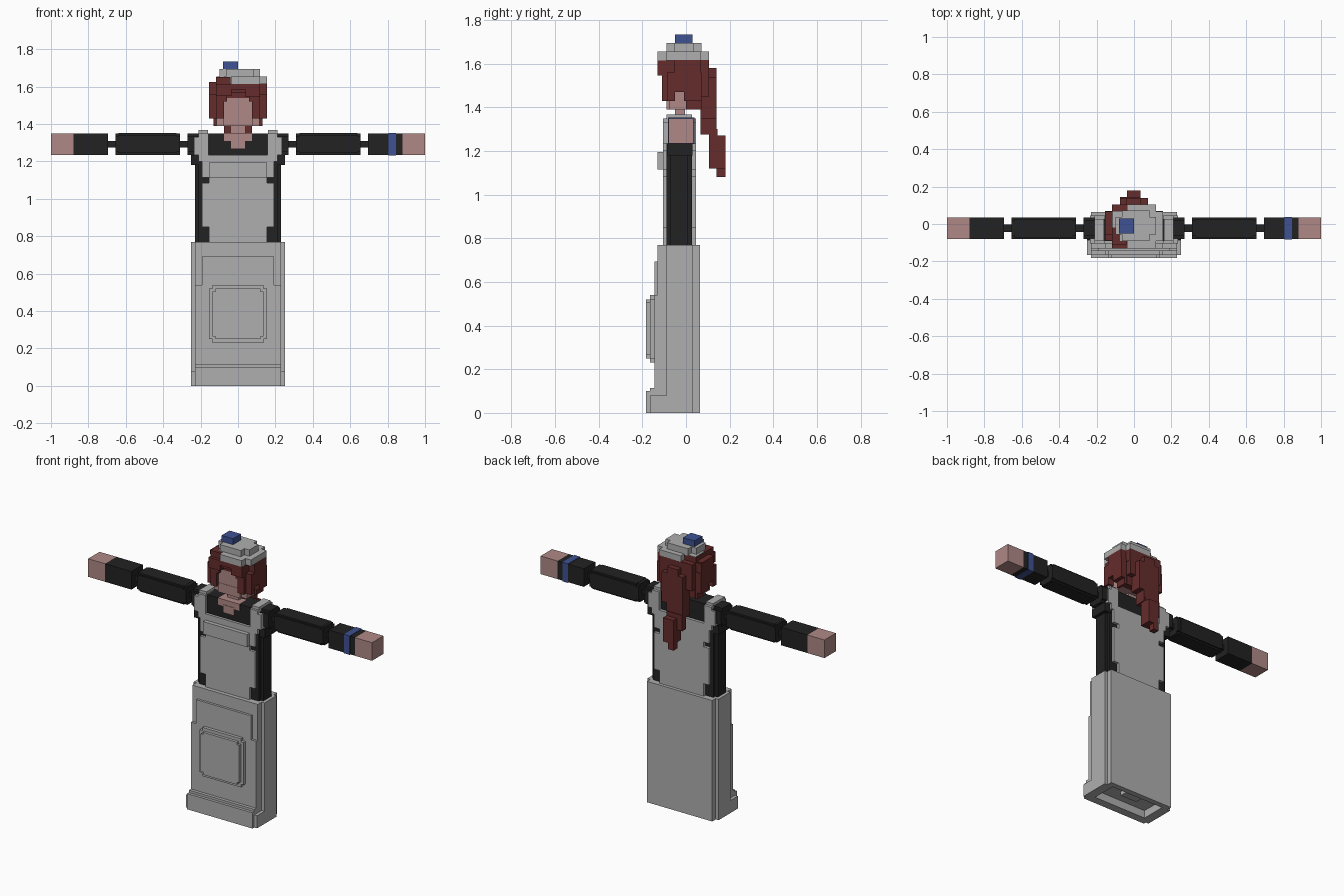
import bpy, bmesh


def material(name, rgb):
    m = bpy.data.materials.new(name)
    m.diffuse_color = (*rgb, 1)
    return m


GREY = material("grey cloth", (0.43, 0.43, 0.43))
BLACK = material("black cloth", (0.016, 0.016, 0.016))
SKIN = material("skin", (0.43, 0.25, 0.24))
RED = material("red hair", (0.13, 0.025, 0.025))
BLUE = material("blue trim", (0.05, 0.085, 0.29))


def part(name, mat, boxes):
    """One object made of boxes given as (x0, x1, y0, y1, z0, z1)."""
    bm = bmesh.new()
    for x0, x1, y0, y1, z0, z1 in boxes:
        for v in bmesh.ops.create_cube(bm, size=1)["verts"]:
            v.co.x = (x0 + x1) / 2 + v.co.x * (x1 - x0)
            v.co.y = (y0 + y1) / 2 + v.co.y * (y1 - y0)
            v.co.z = (z0 + z1) / 2 + v.co.z * (z1 - z0)
    mesh = bpy.data.meshes.new(name)
    bm.to_mesh(mesh)
    bm.free()
    mesh.materials.append(mat)
    ob = bpy.data.objects.new(name, mesh)
    bpy.context.collection.objects.link(ob)
    return ob


def notched(box, axis, n):
    """Two crossing boxes whose edges along the axis are stepped in by n."""
    out = []
    for k in (k for k in range(3) if k != axis):
        b = list(box)
        b[2 * k] += n
        b[2 * k + 1] -= n
        out.append(tuple(b))
    return out


def both(boxes):
    """Boxes plus their mirror images across x."""
    return boxes + [(-b[1], -b[0], *b[2:]) for b in boxes]


# Skirt: stepped block with a hollow underside
part("skirt", GREY, [
    (-.25, .25, -.09, .03, .05, .77),
    (-.23, .23, -.13, .065, .05, .77),
    (-.23, .23, -.145, -.12, .05, .54),
    (-.193, .193, -.145, -.12, .54, .693)])
part("skirt_hem", GREY, [
    (-.25, .25, -.165, -.09, .05, .08),
    (-.23, .23, -.183, -.09, .05, .10),
    (-.23, .23, -.165, -.09, .05, .115),
    (-.25, .25, -.165, -.13, 0, .05),
    (-.23, .23, -.183, -.13, 0, .05),
    (-.23, .23, .03, .065, 0, .05),
    (-.06, .06, -.05, 0, .025, .05)] + both([(.19, .25, -.13, .03, 0, .05)]))
part("apron_pocket", GREY,
     notched((-.155, .155, -.165, -.14, .23, .54), 1, .02)
     + notched((-.135, .135, -.183, -.14, .25, .52), 1, .015))

# Torso: black shirt under a grey dress
part("shirt", BLACK,
     notched((-.23, .23, -.09, .027, .75, 1.235), 2, .018)
     + [(-.19, .19, -.088, .027, 1.2, 1.35)]
     + both([(.16, .25, -.085, .03, 1.18, 1.235)]))
part("dress_panels", GREY, [
    b for y0, y1 in ((-.105, -.085), (.02, .045)) for b in (
        (-.155, .155, y0, y1, .77, 1.235),
        (-.193, .193, y0, y1, .85, 1.085),
        (-.193, .193, y0, y1, 1.115, 1.235))])
part("bib", GREY, [(-.155, .155, -.13, -.1, 1.115, 1.195)])
part("shoulder_straps", GREY, both(
    [(.157, .21, -.105, .045, 1.2, 1.35),
     (.157, .235, -.105, .045, 1.235, 1.33),
     (.16, .21, -.09, .027, 1.33, 1.367)]))

# Arms: same on both sides
Y0, Y1, Z0, Z1 = -.08, .035, 1.235, 1.35
part("sleeves", BLACK, both(
    [(.64, .71, -.042, -.002, 1.275, 1.31), (.26, .33, -.042, -.002, 1.275, 1.31)]
    + notched((.2, .27, Y0, Y1, Z0, Z1), 0, .015)
    + notched((.31, .655, Y0, Y1, Z0, Z1), 0, .015)
    + notched((.33, .64, Y0 - .001, Y1 + .001, Z0 - .001, Z1 + .001), 0, .01)
    + [(.695, .88, Y0, Y1, Z0, Z1)]))
part("wrist_band", BLUE, [(.805, .845, Y0 - .003, Y1 + .003, Z0 - .003, Z1 + .003)])
part("hands", SKIN, both([(.88, 1, Y0, Y1, Z0, Z1)]))

# Head, neck and open collar
part("head", SKIN, [
    (-.115, .115, -.088, .03, 1.43, 1.58),
    (-.115, .115, -.075, .03, 1.39, 1.43),
    (-.077, .077, -.09, .03, 1.39, 1.45)])
part("neck", SKIN, [
    (-.04, .04, -.05, -.005, 1.33, 1.4),
    (-.075, .075, -.092, -.02, 1.31, 1.352),
    (-.038, .038, -.095, -.02, 1.27, 1.32)])

# Hair: stepped crown, side locks, fringe and back
part("hair_crown", RED, notched((-.155, .155, -.092, .105, 1.54, 1.618), 2, .038)
     + [(-.115, .06, -.13, .07, 1.585, 1.615), (-.155, -.075, -.06, .06, 1.6, 1.625),
        (-.118, -.04, -.11, .07, 1.6, 1.652)])
part("side_locks", RED, both([
    (.113, .155, -.088, -.05, 1.43, 1.56),
    (.113, .155, -.05, -.01, 1.47, 1.56),
    (.113, .155, -.01, .07, 1.43, 1.56),
    (.113, .13, 0, .07, 1.39, 1.45),
    (.075, .118, -.11, -.07, 1.43, 1.56),
    (.058, .1, -.11, -.07, 1.52, 1.58)]))
part("fringe", RED, [
    (-.118, .118, -.115, -.08, 1.565, 1.615),
    (-.118, -.035, -.13, -.08, 1.55, 1.615),
    (.04, .118, -.13, -.08, 1.545, 1.615)])
part("back_hair", RED, [
    (-.115, .115, .028, .072, 1.39, 1.6),
    (-.115, .115, .06, .105, 1.45, 1.6)])
part("ponytail", RED, [
    (-.075, .075, .067, .14, 1.35, 1.54),
    (-.075, .04, .067, .14, 1.275, 1.4),
    (-.04, .035, .08, .14, 1.5, 1.58),
    (-.075, .035, .105, .145, 1.2, 1.3),
    (-.038, .035, .105, .18, 1.12, 1.272),
    (-.038, 0, .14, .18, 1.08, 1.15)])

# Tilted cap with a blue button
part("cap", GREY,
     notched((-.075, .155, -.13, .105, 1.615, 1.655), 2, .038)
     + [(-.115, .118, -.02, .07, 1.62, 1.655)]
     + notched((-.1, .118, -.09, .072, 1.65, 1.695), 2, .035))
part("cap_button", BLUE, [(-.08, 0, -.05, .03, 1.69, 1.733)])
